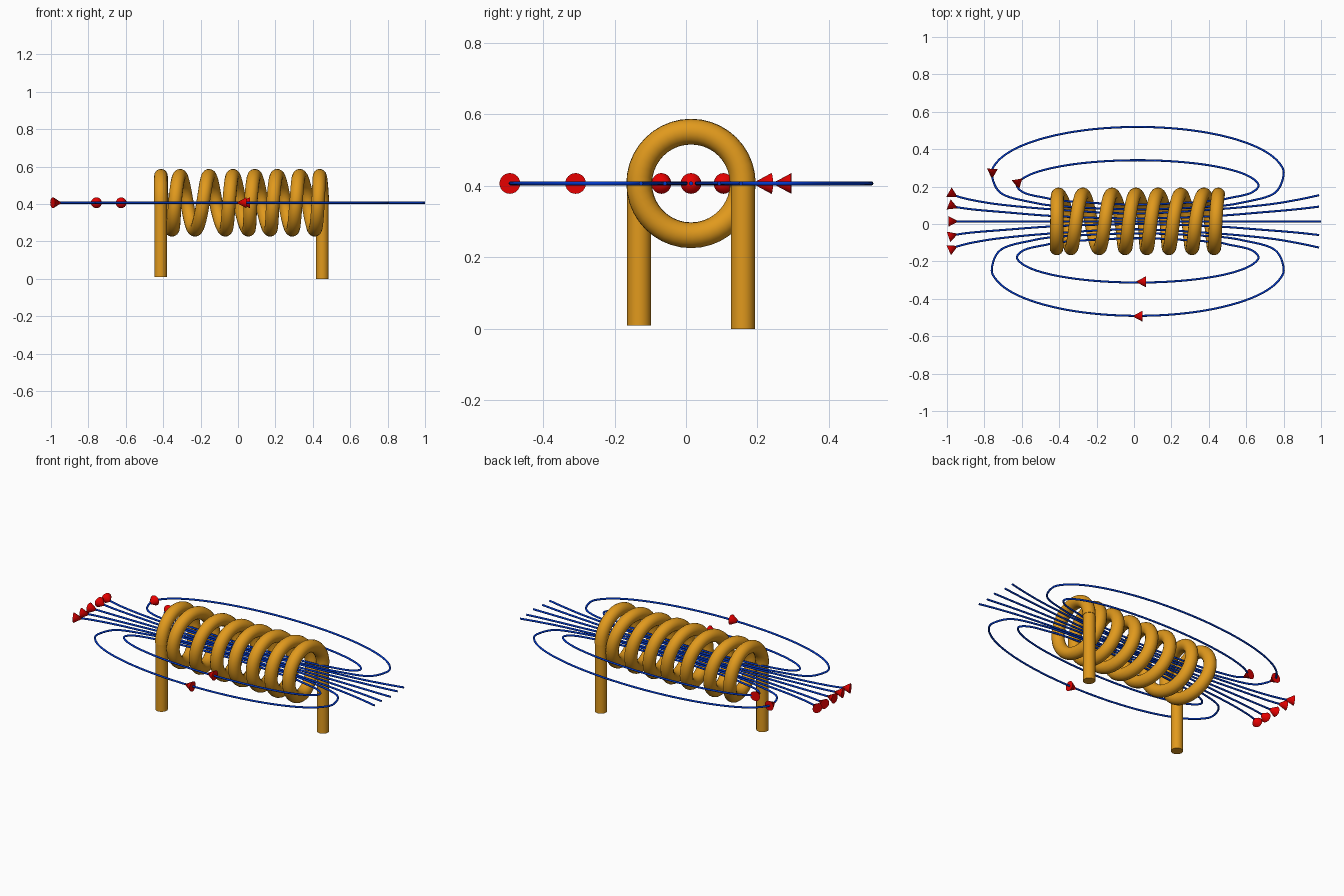
import bpy, math
from mathutils import Vector

if "Cube" in bpy.data.objects:
    bpy.data.objects.remove(bpy.data.objects["Cube"])

AXIS_Y, AXIS_Z = 0.014, 0.407      # axis of the winding
COIL_R, WIRE_R, LINE_R = 0.145, 0.036, 0.0055


def material(name, color):
    m = bpy.data.materials.new(name)
    m.use_nodes = True
    m.diffuse_color = (*color, 1)
    m.node_tree.nodes["Principled BSDF"].inputs["Base Color"].default_value = (*color, 1)
    return m


COPPER = material("copper orange", (0.75, 0.32, 0.012))
BLUE = material("field blue", (0.0, 0.04, 0.6))
RED = material("arrow red", (0.8, 0.0, 0.0))


def finish(ob, name, mat):
    ob.name = ob.data.name = name
    ob.data.materials.clear()
    ob.data.materials.append(mat)
    bpy.ops.object.shade_smooth_by_angle(angle=math.radians(40))
    return ob


def spline(pts, steps, cyclic=False):
    """Catmull-Rom curve through the given points."""
    pts = [Vector(p) for p in pts]
    n, out = len(pts), []
    pick = lambda i: pts[i % n] if cyclic else pts[max(0, min(n - 1, i))]
    for i in range(n if cyclic else n - 1):
        a, b, c, d = (pick(i + k) for k in (-1, 0, 1, 2))
        for s in range(steps):
            t = s / steps
            out.append(b + (c - a) * (t / 2)
                       + (a * 2 - b * 5 + c * 4 - d) * (t * t / 2)
                       + (b * 3 - a - c * 3 + d) * (t ** 3 / 2))
    return out if cyclic else out + [pts[-1]]


def tube(name, pts, radius, mat, cyclic=False, res=4):
    cu = bpy.data.curves.new(name, "CURVE")
    cu.dimensions = "3D"
    cu.bevel_depth, cu.bevel_resolution = radius, res
    cu.use_fill_caps = True
    sp = cu.splines.new("POLY")
    sp.points.add(len(pts) - 1)
    for p, co in zip(sp.points, pts):
        p.co = (*co, 1)
    sp.use_cyclic_u = cyclic
    ob = bpy.data.objects.new(name, cu)
    bpy.context.collection.objects.link(ob)
    bpy.ops.object.select_all(action="DESELECT")
    ob.select_set(True)
    bpy.context.view_layer.objects.active = ob
    bpy.ops.object.convert(target="MESH")
    finish(bpy.context.object, name, mat)


def arrow(name, x, y, degrees):
    """Cone lying flat and pointing at an angle measured from +x."""
    bpy.ops.mesh.primitive_cone_add(
        vertices=24, radius1=0.029, depth=0.054, location=(x, y, AXIS_Z),
        rotation=(0, math.pi / 2, math.radians(degrees)))
    finish(bpy.context.object, name, RED)


# Winding: x position at each quarter turn (front, top, back, bottom)
quarters = [-.414, -.412, -.404, -.353, -.337, -.31, -.273, -.23,
            -.187, -.155, -.118, -.068, -.048, -.027, .01, .055,
            .068, .09, .128, .172, .187, .21, .25, .29,
            .31, .33, .374, .41, .428, .437, .451]
STEPS = 10
coil = []
for i, p in enumerate(spline([(x, 0, 0) for x in quarters], STEPS)):
    a = i / STEPS * math.pi / 2
    coil.append((p.x, AXIS_Y - COIL_R * math.cos(a), AXIS_Z + COIL_R * math.sin(a)))
tube("coil_winding", coil, WIRE_R, COPPER, res=6)

# Wire ends running down to the ground
for name, x, side, low in (("front_leg", quarters[0], -1, 0.01),
                           ("back_leg", quarters[-1], 1, 0.0)):
    bpy.ops.mesh.primitive_cylinder_add(
        vertices=32, radius=0.0335, depth=0.42 - low,
        location=(x, AXIS_Y + side * COIL_R, (0.42 + low) / 2))
    finish(bpy.context.object, name, COPPER)

# Open field lines, pinched tightly inside the coil and flaring at both ends
for name, spread, pinch, angle in (
        ("outer_back", .14, .3, -30), ("inner_back", .079, .2, -22),
        ("centre", 0, 0, 0),
        ("inner_front", -.073, .2, 18), ("outer_front", -.14, .3, 25)):
    half = ((0, pinch), (.4, pinch + .14), (.7, .63), (.87, .82))
    shape = [(-.965, 1)] + [(-x, s) for x, s in half[:0:-1]] + list(half)
    shape.append((1.0 if spread == 0 else .99, 1))
    pts = [(x, AXIS_Y + spread * s, AXIS_Z) for x, s in shape]
    tube("field_line_" + name, spline(pts, 8), LINE_R, BLUE)
    arrow("arrow_" + name, -.966, AXIS_Y + spread * 1.02, angle)

# Closed field loops: a half ellipse outside and a flattened return in the coil
loops = (("large", .78, .25, .255, ((.73, .15), (.57, .103), (.4, .08), (0, .064))),
         ("small", .645, .187, .14, ((.6, .15), (.5, .127), (.38, .108), (0, .09))))
for name, rx, base, ry, arm in loops:
    for side, label in ((1, "back"), (-1, "front")):
        arc = [(rx * math.cos(a), base + ry * math.sin(a))
               for a in (math.pi * k / 12 for k in range(13))]
        ring = arc + [(-x, y) for x, y in arm] + list(arm[-2::-1])
        pts = [(.02 + x, AXIS_Y + side * y, AXIS_Z) for x, y in ring]
        tube("field_loop_%s_%s" % (name, label), spline(pts, 6, True),
             LINE_R, BLUE, cyclic=True)

# Direction arrows on the loops
arrow("arrow_large_back", -.758, .268, -92)
arrow("arrow_small_back", -.62, .212, -80)
arrow("arrow_large_front", .018, -.493, 180)
arrow("arrow_small_front", .036, -.309, 180)
